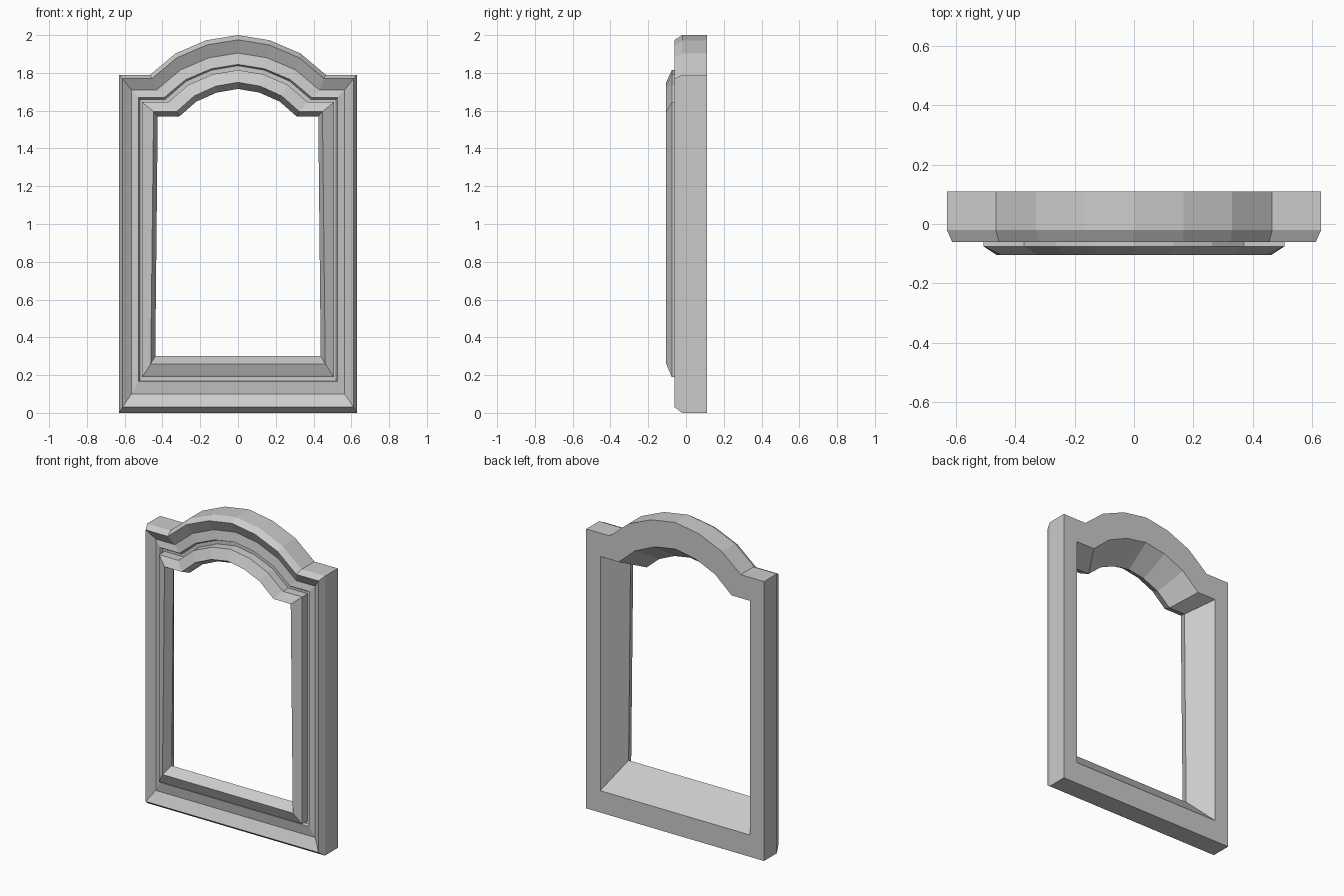
import bpy, bmesh

# Moulding profile, from the back outer edge round to the back inner edge.
# y, half width at bottom, half width at top, sill z, shoulder z, arch start x, arch crown z
PROFILE = [
    (0.11, 0.63, 0.63, 0.00, 1.79, 0.465, 2.00),     # back outer edge
    (-0.02, 0.63, 0.63, 0.00, 1.79, 0.465, 2.00),    # side edge
    (-0.06, 0.612, 0.612, 0.03, 1.77, 0.455, 1.975), # outer ridge
    (-0.025, 0.565, 0.565, 0.10, 1.71, 0.43, 1.905), # cove
    (-0.035, 0.527, 0.527, 0.165, 1.67, 0.39, 1.845),# flat band
    (-0.02, 0.52, 0.52, 0.17, 1.66, 0.385, 1.838),   # groove
    (-0.02, 0.507, 0.507, 0.19, 1.645, 0.37, 1.815),
    (-0.075, 0.507, 0.507, 0.19, 1.645, 0.37, 1.815),# inner moulding wall
    (-0.105, 0.462, 0.447, 0.26, 1.595, 0.325, 1.75),# inner ridge
    (-0.045, 0.438, 0.425, 0.30, 1.57, 0.31, 1.715), # opening edge
    (0.11, 0.53, 0.53, 0.14, 1.64, 0.40, 1.83),      # back inner edge
]
# Arch shape: fraction of half span, fraction of rise
ARCH = [(1, 0), (0.71, 0.54), (0.36, 0.87)]


def outline(y, wb, wt, z0, zs, a, top):
    """Closed front outline: square base, shoulders and faceted arch."""
    half = [(wb, z0), (wt, zs)] + [(a * u, zs + (top - zs) * v) for u, v in ARCH]
    pts = half + [(0, top)] + [(-x, z) for x, z in reversed(half)]
    return [(x, y, z) for x, z in pts]


# Arched frame: mitred loft through the profile, closed on itself
bm = bmesh.new()
rings = [[bm.verts.new(p) for p in outline(*row)] for row in PROFILE]
for r0, r1 in zip(rings, rings[1:] + rings[:1]):
    n = len(r0)
    for i in range(n):
        j = (i + 1) % n
        bm.faces.new((r0[i], r0[j], r1[j], r1[i]))
bmesh.ops.recalc_face_normals(bm, faces=bm.faces)
mesh = bpy.data.meshes.new("arched_window_frame")
bm.to_mesh(mesh)
bm.free()
frame = bpy.data.objects.new("arched_window_frame", mesh)
bpy.context.collection.objects.link(frame)
